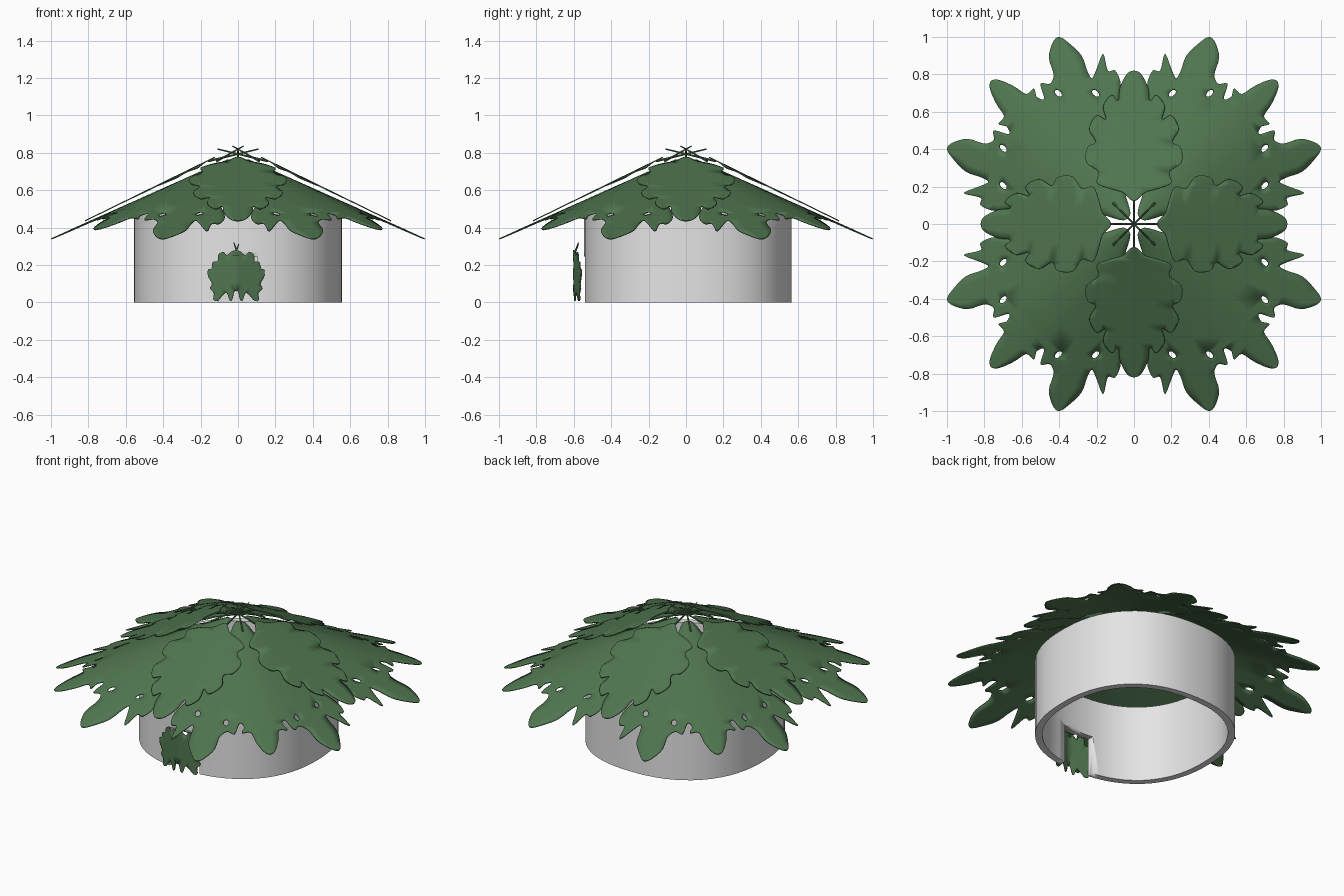
import bpy, bmesh, math
from mathutils import Vector

if "Cube" in bpy.data.objects:
    bpy.data.objects.remove(bpy.data.objects["Cube"])


def material(name, rgb):
    m = bpy.data.materials.new(name)
    m.diffuse_color = (*rgb, 1)
    m.use_nodes = True
    m.node_tree.nodes["Principled BSDF"].inputs["Base Color"].default_value = m.diffuse_color
    return m


GREEN = material("leaf green", (0.08, 0.18, 0.08))
WHITE = material("wall white", (0.78, 0.78, 0.78))


def finish(name, bm, mat, angle=40):
    me = bpy.data.meshes.new(name)
    bm.to_mesh(me)
    bm.free()
    ob = bpy.data.objects.new(name, me)
    bpy.context.collection.objects.link(ob)
    me.materials.append(mat)
    bpy.ops.object.select_all(action='DESELECT')
    ob.select_set(True)
    bpy.context.view_layer.objects.active = ob
    bpy.ops.object.shade_smooth_by_angle(angle=math.radians(angle))
    return ob


def smooth_loop(pts, n=4):
    """Closed Catmull-Rom curve through 2D points."""
    out, k = [], len(pts)
    for i in range(k):
        a, b, c, d = (Vector(pts[(i + j) % k]) for j in (-1, 0, 1, 2))
        for s in range(n):
            t = s / n
            out.append(0.5 * (2 * b + (c - a) * t + (2 * a - 5 * b + 4 * c - d) * t * t
                              + (3 * b - a - 3 * c + d) * t ** 3))
    return out


def leaf(name, half, place, holes=()):
    """Mirror a half outline, fill it, subdivide it and bend it with place(u, v)."""
    loops = [smooth_loop(half + [(-u, v) for u, v in reversed(half) if u > 1e-4])]
    for hu, hv, ru, rv in holes:
        for s in (1, -1):
            loops.append([Vector((s * hu + ru * math.cos(i * math.pi / 5),
                                  hv + rv * math.sin(i * math.pi / 5))) for i in range(10)])
    bm = bmesh.new()
    for lp in loops:
        vs = [bm.verts.new((p.x, p.y, 0)) for p in lp]
        for i in range(len(vs)):
            bm.edges.new((vs[i - 1], vs[i]))
    bmesh.ops.triangle_fill(bm, edges=bm.edges[:], use_beauty=True)
    bmesh.ops.subdivide_edges(bm, edges=bm.edges[:], cuts=3, use_grid_fill=True)
    for f in bm.faces:
        f.normal_update()
        if f.normal.z < 0:
            f.normal_flip()
    for v in bm.verts:
        v.co = place(v.co.x, v.co.y)
    ob = finish(name, bm, GREEN)
    sol = ob.modifiers.new("thickness", 'SOLIDIFY')
    sol.thickness = 0.006
    return ob


def stem(name, a, b, r=0.006):
    a, b = Vector(a), Vector(b)
    bm = bmesh.new()
    bmesh.ops.create_cone(bm, segments=8, radius1=r, radius2=r * 0.6,
                          depth=(b - a).length, cap_ends=True)
    q = (b - a).to_track_quat('Z', 'Y')
    for v in bm.verts:
        v.co = q @ v.co + (a + b) / 2
    return finish(name, bm, GREEN)


# Slightly squared round wall with a doorway in the front
bm = bmesh.new()
profile = [(0.555, 0), (0.555, 0.27), (0.555, 0.49), (0.515, 0.49), (0.515, 0.27), (0.515, 0)]
N = 64
rings = []
for i in range(N):
    c, s = math.cos(2 * math.pi * i / N), math.sin(2 * math.pi * i / N)
    k = (abs(c) ** 2.3 + abs(s) ** 2.3) ** (-1 / 2.3)
    rings.append([bm.verts.new((r * k * c, 0.01 + r * k * s, z)) for r, z in profile])
for i in range(N):
    p, q = rings[i - 1], rings[i]
    for j in range(len(profile)):
        h = (j + 1) % len(profile)
        bm.faces.new((p[j], q[j], q[h], p[h]))
bmesh.ops.recalc_face_normals(bm, faces=bm.faces[:])
wall = finish("wall", bm, WHITE)

bm = bmesh.new()
bmesh.ops.create_cube(bm, size=1)
for v in bm.verts:
    v.co = (v.co.x * 0.21, v.co.y * 0.3 - 0.55, v.co.z * 0.34 + 0.075)
cutter = finish("doorway_cutter", bm, WHITE)
cutter.hide_render = True
cutter.hide_viewport = True
cut = wall.modifiers.new("doorway", 'BOOLEAN')
cut.object = cutter
cut.operation = 'DIFFERENCE'
cut.solver = 'EXACT'


# Roof leaves follow a soft four-sided pyramid
def on_roof(angle, top, slope, limit):
    ca, sa = math.cos(angle), math.sin(angle)

    def place(u, v):
        x, y = u * ca - v * sa, u * sa + v * ca
        m = (abs(x) ** 4.5 + abs(y) ** 4.5) ** (1 / 4.5)
        return Vector((x, y, min(limit, top - slope * m)))
    return place


corner = [(.765, .765), (.72, .77), (.64, .735), (.575, .695), (.535, .725), (.52, .68), (.48, .67),
          (.50, .75), (.45, .75), (.43, .80), (.455, .89), (.435, .97), (.40, 1.0), (.345, .965),
          (.28, .90), (.25, .82), (.225, .78), (.20, .83), (.165, .91), (.14, .82), (.10, .82),
          (.07, .74), (.09, .60), (.06, .50), (.08, .38), (.04, .28), (.05, .18), (.02, .06)]
R2 = math.sqrt(2)
corner_half = [(abs(y - x) / R2, (x + y) / R2) for x, y in corner]
corner_holes = [(abs(y - x) / R2, (x + y) / R2, 0.014, 0.024)
                for x, y in ((.205, .70), (.405, .70))]
side_half = [(0, .82), (.04, .80), (.075, .73), (.085, .66), (.12, .69), (.165, .63), (.15, .56),
             (.20, .58), (.24, .51), (.205, .44), (.25, .41), (.255, .33), (.19, .28), (.20, .22),
             (.13, .19), (.06, .17), (.015, .13)]

for k in range(4):
    a = k * math.pi / 2
    leaf(f"corner_roof_leaf_{k + 1}", corner_half,
         on_roof(a - math.pi / 4, 0.79, 0.447, 0.765), corner_holes)
    leaf(f"side_roof_leaf_{k + 1}", side_half, on_roof(a, 0.84, 0.49, 1))
    for name, b, r, z in (("side", a, 0.11, 0.82), ("corner", a + math.pi / 4, 0.04, 0.835)):
        c, s = -math.sin(b), math.cos(b)
        stem(f"{name}_leaf_stem_{k + 1}", (c * 0.16, s * 0.16, 0.755), (-c * r, -s * r, z))

# Small hanging leaf as the door
door_half = [(0, .06), (.012, .055), (.022, .015), (.035, .01), (.05, .05), (.07, .04), (.10, .008),
             (.122, .015), (.12, .05), (.14, .075), (.13, .10), (.15, .14), (.15, .175), (.132, .18),
             (.125, .215), (.10, .22), (.095, .255), (.07, .27), (.05, .25), (.02, .275)]
leaf("door_leaf", door_half,
     lambda u, v: Vector((u - 0.01, -0.605 + 0.28 * abs(u), v)))
stem("door_leaf_stem_left", (0.0, -0.60, 0.25), (-0.022, -0.575, 0.32), 0.005)
stem("door_leaf_stem_right", (-0.02, -0.60, 0.25), (0.004, -0.575, 0.31), 0.005)
